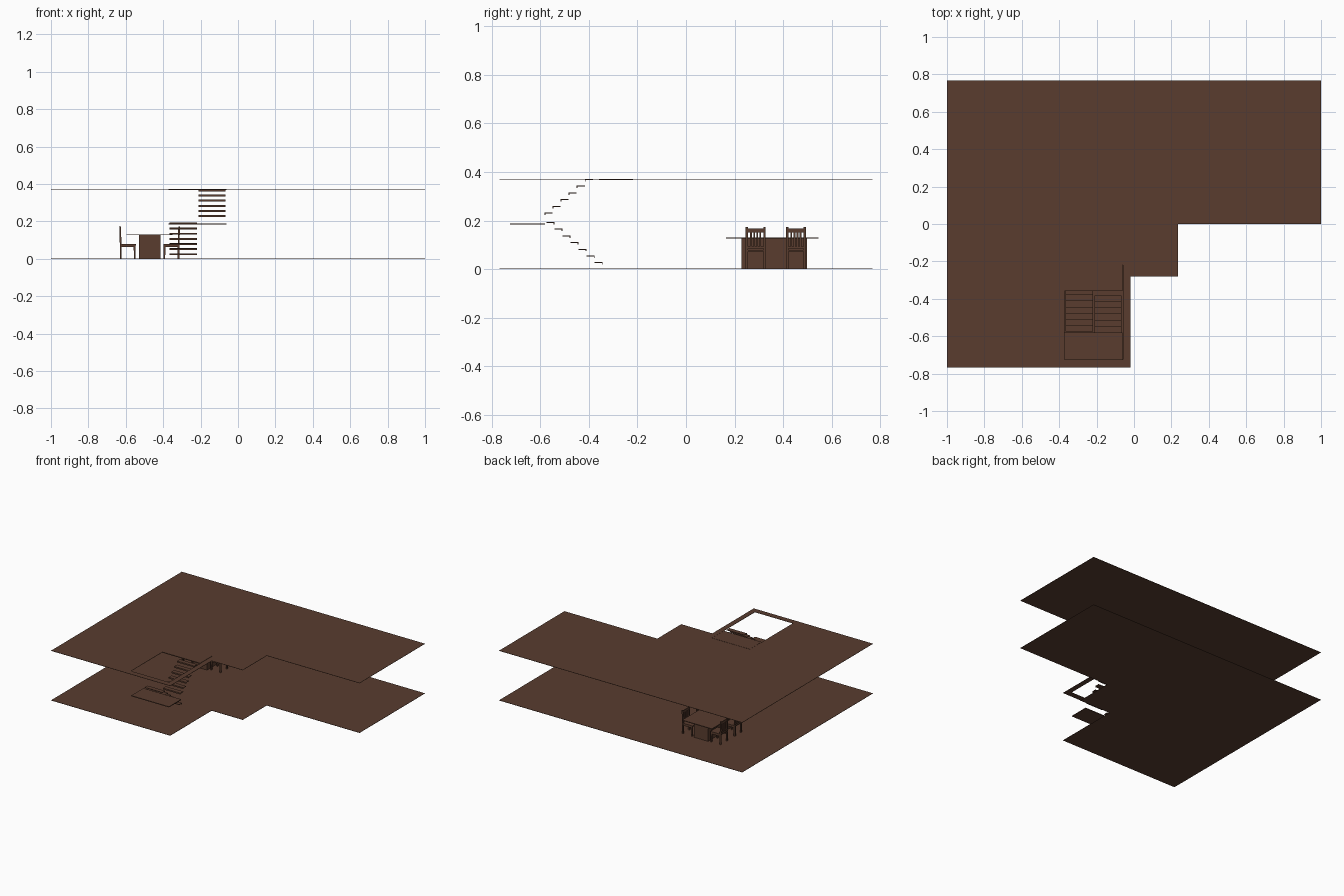
import bpy, bmesh, math

if "Cube" in bpy.data.objects:
    bpy.data.objects.remove(bpy.data.objects["Cube"])

wood = bpy.data.materials.new("dark brown wood")
wood.diffuse_color = (0.100, 0.046, 0.028, 1)
wood.use_nodes = True
wood.node_tree.nodes["Principled BSDF"].inputs["Base Color"].default_value = wood.diffuse_color


def finish(name, bm):
    bmesh.ops.recalc_face_normals(bm, faces=bm.faces)
    me = bpy.data.meshes.new(name)
    bm.to_mesh(me)
    bm.free()
    me.materials.append(wood)
    ob = bpy.data.objects.new(name, me)
    bpy.context.collection.objects.link(ob)
    return ob


def add_box(bm, x0, x1, y0, y1, z0, z1):
    vs = bmesh.ops.create_cube(bm, size=1)["verts"]
    for v in vs:
        v.co.x = x1 if v.co.x > 0 else x0
        v.co.y = y1 if v.co.y > 0 else y0
        v.co.z = z1 if v.co.z > 0 else z0
    return vs


def box(name, *dims):
    bm = bmesh.new()
    add_box(bm, *dims)
    return finish(name, bm)


def slab(name, outline, z0, z1):
    bm = bmesh.new()
    face = bm.faces.new([bm.verts.new((x, y, z0)) for x, y in outline])
    ext = bmesh.ops.extrude_face_region(bm, geom=[face])["geom"]
    for v in ext:
        if isinstance(v, bmesh.types.BMVert):
            v.co.z = z1
    return finish(name, bm)


# floors, the upper one with a stairwell opening
PLAN = [(-1, -.768), (-.02, -.768), (-.02, -.281), (.236, -.281),
        (.236, 0), (1, 0), (1, .768), (-1, .768)]
TOP = .371
slab("lower_floor", PLAN, 0, .002)
upper = slab("upper_floor", PLAN, TOP - .002, TOP)
cutter = box("stairwell_cutter", -.372, -.059, -.725, -.218, TOP - .05, TOP + .05)
cutter.hide_render = True
cutter.hide_viewport = True
cut = upper.modifiers.new("stairwell", 'BOOLEAN')
cut.object = cutter
cut.operation = 'DIFFERENCE'
cut.solver = 'EXACT'

# landings
box("middle_landing", -.372, -.061, -.724, -.580, .183, .188)
box("top_landing", -.372, -.061, -.358, -.2185, TOP - .004, TOP + .001)


# stair flights: thin treads with a small nosing lip on the front edge
def flight(name, x0, x1, count, y, z, dy, dz):
    s = 1 if dy > 0 else -1
    for i in range(count):
        bm = bmesh.new()
        yc, zt = y + i * dy, z + i * dz
        add_box(bm, x0, x1, yc - .0165, yc + .0165, zt - .004, zt)
        lip = sorted((yc - s * .0165, yc - s * .0135))
        add_box(bm, x0, x1, *lip, zt - .010, zt - .004)
        finish(f"{name}_tread_{i + 1}", bm)


flight("lower_flight", -.365, -.220, 7, -.360, .029, -.033, .0275)
flight("upper_flight", -.210, -.066, 6, -.565, .233, .033, .0276)

# table
box("table_top", -.595, -.350, .165, .545, .126, .131)
box("table_pedestal", -.530, -.415, .228, .498, .002, .126)

# chairs
CX = -.4725


def chair(name, y0, side):
    w, t = .083, .010
    y1 = y0 + w
    bm = bmesh.new()
    back, front = -.1625, -.0735       # x relative to the table centre
    add_box(bm, back + .003, front, y0, y1, .072, .080)                  # seat
    for ya in (y0, y1 - t):
        leg = add_box(bm, front - .013, front - .001, ya, ya + t, .002, .072)
        for v in leg:                                                    # tapered front leg
            if v.co.z < .01 and v.co.x < front - .005:
                v.co.x += .004
        add_box(bm, back + .003, back + .013, ya, ya + t, .002, .080)    # back leg
        post = add_box(bm, back + .003, back + .012, ya, ya + t, .080, .173)
        for v in post:                                                   # leaning back post
            if v.co.z > .1:
                v.co.x -= .003
        add_box(bm, back + .008, front - .006, ya + .002, ya + t - .002, .062, .072)
    # back rails and slats
    add_box(bm, back + .001, back + .008, y0 + t, y1 - t, .152, .168)
    add_box(bm, back + .003, back + .010, y0 + t, y1 - t, .086, .094)
    for k in range(4):
        ys = y0 + t + (k + 1) * (w - 2 * t) / 5
        add_box(bm, back + .003, back + .007, ys - .0035, ys + .0035, .094, .152)
    for v in bm.verts:
        v.co.x = CX + side * v.co.x
    finish(name, bm)


for label, side in (("left", 1), ("right", -1)):
    chair(f"{label}_front_chair", .245, side)
    chair(f"{label}_back_chair", .411, side)
